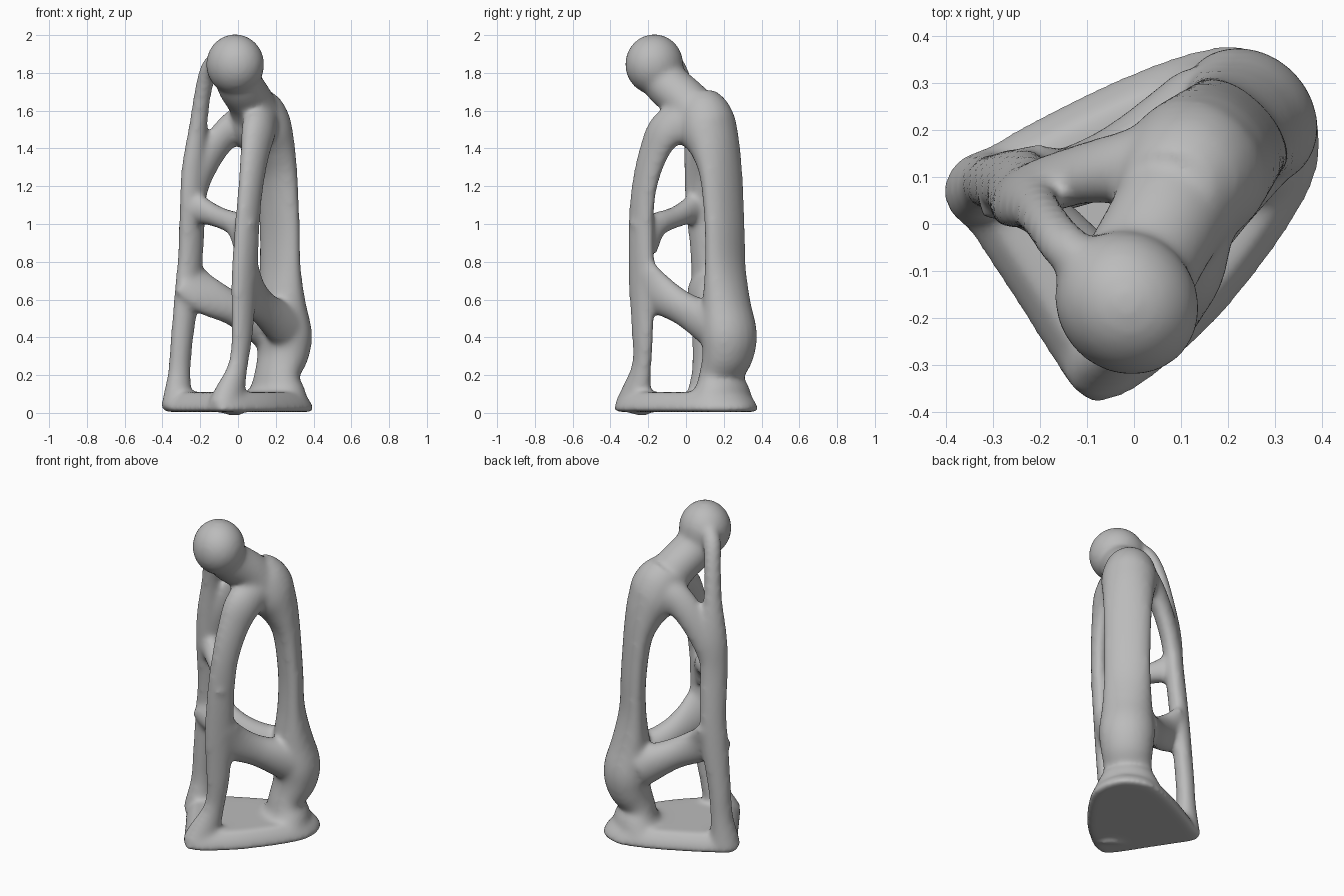
import bpy, bmesh, math
from mathutils import Vector, Matrix

cube = bpy.data.objects.get("Cube")
if cube:
    bpy.data.objects.remove(cube, do_unlink=True)

SIDE = Vector((1, -1, 0)).normalized()   # across the figure, shoulder to shoulder
bm = bmesh.new()


def spline(pts, closed=False, steps=5):
    """Catmull-Rom through points of any dimension."""
    n, out = len(pts), []
    for i in range(n if closed else n - 1):
        if closed:
            p = [pts[(i + k) % n] for k in (-1, 0, 1, 2)]
        else:
            p = [pts[min(max(i + k, 0), n - 1)] for k in (-1, 0, 1, 2)]
        for s in range(steps):
            t = s / steps
            out.append([0.5 * (2 * b + (c - a) * t + (2 * a - 5 * b + 4 * c - d) * t * t
                               + (3 * b - a - 3 * c + d) * t ** 3) for a, b, c, d in zip(*p)])
    if not closed:
        out.append(list(pts[-1]))
    return out


def bridge(rings):
    rings = [[bm.verts.new(co) for co in r] for r in rings]
    n = len(rings[0])
    for a, b in zip(rings, rings[1:]):
        for i in range(n):
            bm.faces.new((a[i], a[(i + 1) % n], b[(i + 1) % n], b[i]))
    bm.faces.new(rings[0][::-1])
    bm.faces.new(rings[-1])


def limb(pts, axis=SIDE, sides=20):
    """Loft ellipses along x, y, z, half width along axis, half depth."""
    path = spline(pts)
    rings = []
    for i, p in enumerate(path):
        c = Vector(p[:3])
        t = (Vector(path[min(i + 1, len(path) - 1)][:3]) - Vector(path[max(i - 1, 0)][:3])).normalized()
        w = (axis - t * axis.dot(t)).normalized()
        d = t.cross(w)
        rings.append([c + w * p[3] * math.cos(a) + d * p[4] * math.sin(a)
                      for a in (2 * math.pi * k / sides for k in range(sides))])
    bridge(rings)


def ball(center, radii):
    """Ellipsoid with its first radius along SIDE."""
    m = Matrix.Translation(center) @ Matrix.Rotation(-math.pi / 4, 4, 'Z') @ Matrix.Diagonal((*radii, 1))
    bmesh.ops.create_uvsphere(bm, u_segments=32, v_segments=20, radius=1, matrix=m)


# base slab with sloping rim
outline = spline([(-.39, .06), (-.25, -.17), (-.13, -.35), (-.07, -.38), (.03, -.335), (.2, -.18),
                  (.36, .04), (.4, .18), (.355, .315), (.23, .38), (.08, .355), (-.15, .255), (-.355, .135)], True)
bridge([[(x * s, y * s, z) for x, y in outline] for z, s in ((.005, .99), (.03, 1), (.07, .94), (.11, .82))])

# back and seat column: distance along the facing axis, z, half width, half depth
back = [(.27, .04, .21, .16), (.28, .12, .17, .13), (.28, .2, .138, .1), (.325, .31, .15, .125),
        (.335, .42, .16, .135), (.315, .58, .145, .11), (.305, .78, .135, .075), (.3, 1, .135, .07),
        (.275, 1.25, .14, .08), (.23, 1.4, .15, .115), (.175, 1.5, .16, .155), (.13, 1.59, .145, .15),
        (.09, 1.66, .11, .11)]
limb([(u * .707 + .008, u * .707 - .008, z, w, d) for u, z, w, d in back])

# neck and head
limb([(.11, .08, 1.55, .14, .13), (.065, -.0, 1.65, .125, .12), (.01, -.1, 1.74, .125, .12),
      (-.01, -.15, 1.83, .13, .12)])
ball((-.015, -.168, 1.845), (.16, .149, .16))

# front leg running up into the arm
limb([(-.07, -.29, .02, .085, .1), (-.045, -.265, .1, .072, .09), (.0, -.235, .25, .045, .06),
      (.022, -.23, .42, .045, .068), (.033, -.235, .7, .05, .085), (.05, -.238, 1, .05, .08),
      (.068, -.22, 1.2, .052, .08), (.09, -.17, 1.38, .062, .092), (.11, -.1, 1.5, .08, .11),
      (.13, .02, 1.55, .09, .11)])

# other leg running up into the forearm and hand
limb([(-.325, .075, .02, .08, .09), (-.318, .08, .1, .07, .08), (-.31, .09, .22, .055, .065),
      (-.298, .092, .38, .054, .066), (-.268, .095, .65, .055, .078), (-.25, .09, .85, .055, .078),
      (-.24, .066, 1.1, .055, .082), (-.23, .058, 1.3, .055, .08), (-.21, .035, 1.52, .045, .055),
      (-.185, .0, 1.7, .043, .05), (-.15, -.045, 1.82, .05, .052), (-.1, -.09, 1.88, .05, .05)])

# upper arm
limb([(-.235, .065, 1.1, .05, .065), (-.2, .08, 1.26, .055, .08), (-.1, .11, 1.435, .06, .085),
      (.01, .125, 1.53, .08, .095), (.12, .14, 1.55, .09, .1)])

# resting forearm between the knees
limb([(-.24, .06, 1.09, .1, .06), (-.19, .02, 1.07, .075, .055), (-.1, -.06, 1.035, .058, .052),
      (-.01, -.155, .995, .07, .052), (.04, -.23, .92, .12, .05)], axis=Vector((0, 0, 1)))

# pair of thighs
limb([(.035, -.24, .72, .05, .12), (.065, -.15, .635, .062, .112), (.14, -.01, .55, .075, .092),
      (.25, .15, .46, .095, .125)])
limb([(-.265, .09, .71, .05, .12), (-.17, .09, .625, .06, .112), (-.02, .145, .55, .075, .092),
      (.15, .25, .46, .095, .125)])

bmesh.ops.recalc_face_normals(bm, faces=bm.faces)
mesh = bpy.data.meshes.new("seated_figure")
bm.to_mesh(mesh)
bm.free()
figure = bpy.data.objects.new("seated_figure", mesh)
bpy.context.collection.objects.link(figure)

# fuse the parts and round the joints
fuse = figure.modifiers.new("fuse", 'REMESH')
fuse.mode = 'VOXEL'
fuse.voxel_size = .013
fuse.use_smooth_shade = True
soften = figure.modifiers.new("soften", 'SMOOTH')
soften.factor = .5
soften.iterations = 18

stone = bpy.data.materials.new("grey_stone")
stone.use_nodes = True
color = (.5, .5, .5, 1)
stone.diffuse_color = color
stone.node_tree.nodes["Principled BSDF"].inputs["Base Color"].default_value = color
mesh.materials.append(stone)
for p in mesh.polygons:
    p.use_smooth = True
